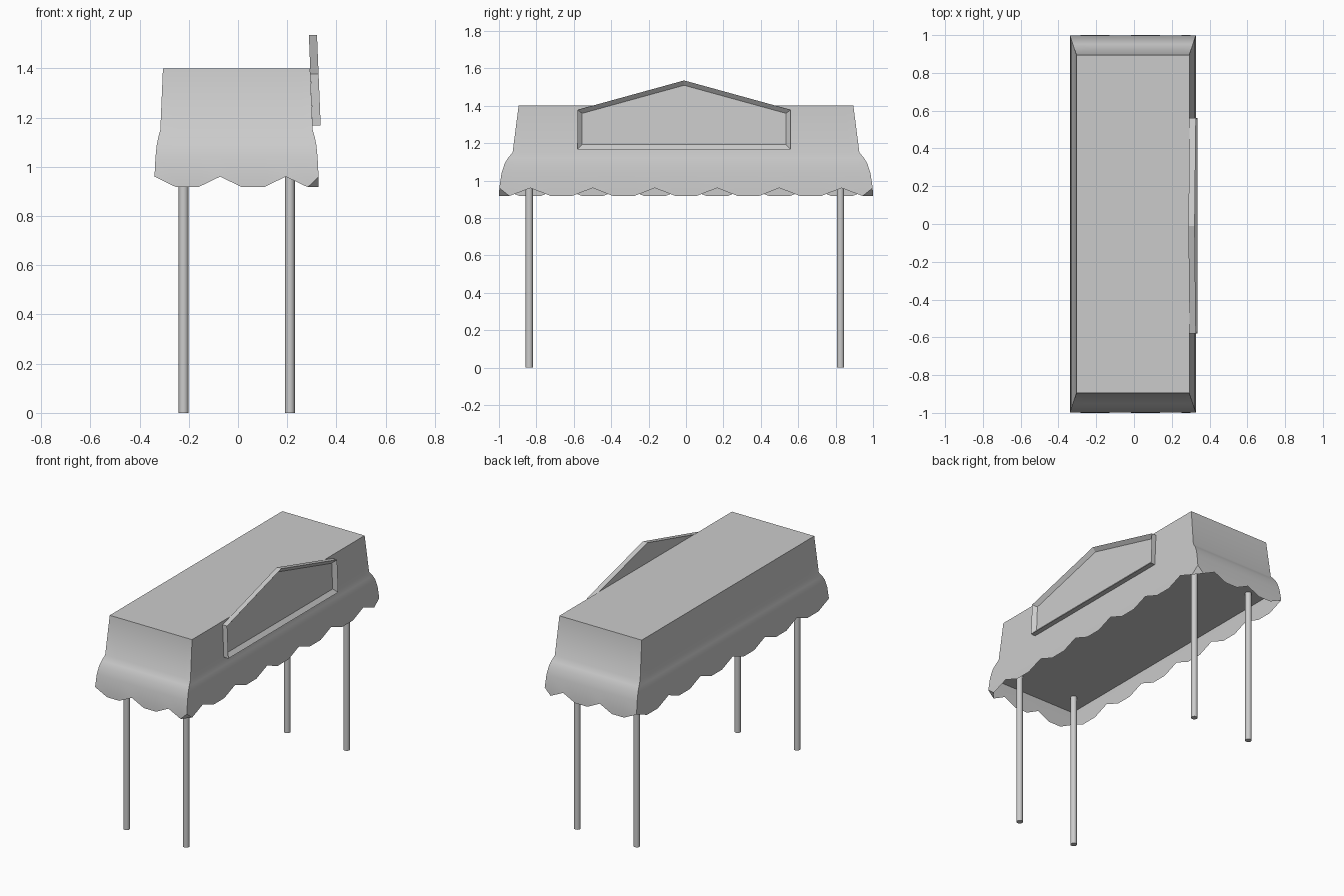
import bpy, bmesh, math

if "Cube" in bpy.data.objects:
    bpy.data.objects.remove(bpy.data.objects["Cube"])


def finish(name, bm, angle=None):
    """Turn a bmesh into a named object, optionally smooth below an angle."""
    bmesh.ops.recalc_face_normals(bm, faces=bm.faces)
    me = bpy.data.meshes.new(name)
    bm.to_mesh(me)
    bm.free()
    ob = bpy.data.objects.new(name, me)
    bpy.context.collection.objects.link(ob)
    if angle:
        bpy.ops.object.select_all(action='DESELECT')
        ob.select_set(True)
        bpy.context.view_layer.objects.active = ob
        bpy.ops.object.shade_smooth_by_angle(angle=math.radians(angle))
    return ob


# Canopy outline: a walk round the rectangle in thirds of a scallop.
# 7.5 steps on each short side, 18 on each long side; corners at 7.5 and 25.5
# fall in the middle of a scallop.
STEPS = sorted(list(range(51)) + [7.5, 25.5])
CX, RATIO = -0.006, 0.334


def outline(g):
    if g <= 7.5:
        return -1 + 2 * g / 7.5, -1
    if g <= 25.5:
        return 1, -1 + 2 * (g - 7.5) / 18
    if g <= 33:
        return 1 - 2 * (g - 25.5) / 7.5, 1
    return -1, 1 - 2 * (g - 33) / 18


def ring(bm, half, z):
    return [bm.verts.new((CX + sx * half * RATIO, sy * half, z))
            for sx, sy in map(outline, STEPS)]


# Canopy: flat top, flared sides, scalloped hem
PROFILE = [(0.895, 1.40), (0.927, 1.15), (0.952, 1.12), (0.97, 1.09),
           (0.986, 1.04), (0.998, 0.96)]
bm = bmesh.new()
rings = [ring(bm, h, z) for h, z in PROFILE]
n = len(STEPS)
bm.faces.new(rings[0])
for a, b in zip(rings, rings[1:]):
    for i in range(n):
        j = (i + 1) % n
        bm.faces.new((a[i], a[j], b[j], b[i]))
edge = rings[-1]
hem = []
for g, v in zip(STEPS, edge):
    low = g % 3 in (1, 2)
    hem.append(bm.verts.new((CX + (v.co.x - CX) * 1.002, v.co.y * 1.002, 0.917)) if low else None)
for i in range(n):
    j = (i + 1) % n
    loop = [v for v in (edge[i], edge[j], hem[j], hem[i]) if v]
    if len(loop) > 2:
        bm.faces.new(loop)
    if STEPS[i] % 1:                      # folded tip at a corner
        bm.faces.new((edge[i], hem[j], hem[i - 1]))
finish("canopy", bm, 40)

# Flat underside of the canopy
bm = bmesh.new()
bm.faces.new(ring(bm, 0.986, 1.04)[::-1])
finish("canopy_underside", bm)

# Gabled sign board with a recessed panel, leaning slightly back
OUTLINE = [(-0.58, 1.167), (0.56, 1.167), (0.56, 1.378), (-0.01, 1.535), (-0.58, 1.378)]
bm = bmesh.new()


def lean(z):
    return 0.336 - (z - 1.167) * 0.041


back = bm.faces.new([bm.verts.new((lean(z) - 0.033, y, z)) for y, z in OUTLINE])
front = bm.faces.new([bm.verts.new((lean(z), y, z)) for y, z in OUTLINE])
bv, fv = list(back.verts), list(front.verts)
for i in range(5):
    j = (i + 1) % 5
    bm.faces.new((bv[i], bv[j], fv[j], fv[i]))
bmesh.ops.recalc_face_normals(bm, faces=bm.faces)
bmesh.ops.inset_individual(bm, faces=[front], thickness=0.025, use_even_offset=True)
bmesh.ops.translate(bm, verts=list(front.verts), vec=(-0.022, 0, 0))
finish("sign_board", bm)

# Four round posts
for fb, sy in (("front", -1), ("back", 1)):
    for lr, sx in (("left", -1), ("right", 1)):
        bm = bmesh.new()
        bmesh.ops.create_cone(bm, cap_ends=True, segments=12, radius1=0.02,
                              radius2=0.02, depth=1.04)
        bmesh.ops.translate(bm, verts=bm.verts,
                            vec=(-0.005 + sx * 0.216, -0.006 + sy * 0.832, 0.52))
        finish(f"{fb}_{lr}_post", bm, 40)
